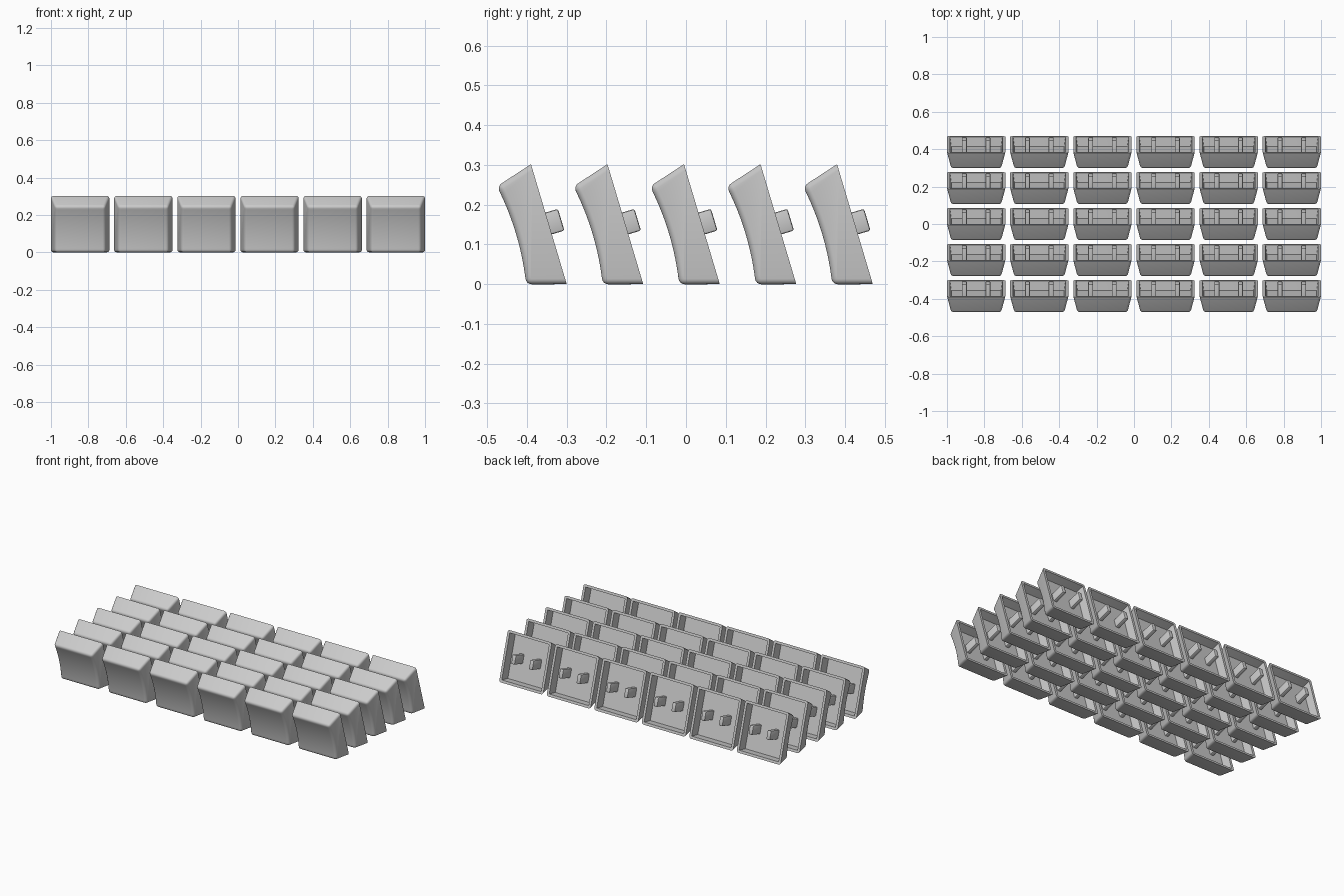
import bpy, bmesh, math

if "Cube" in bpy.data.objects:
    bpy.data.objects.remove(bpy.data.objects["Cube"])

COLS, ROWS = 6, 5
PITCH_X, PITCH_Y = 0.3375, 0.1925
HALF_W, HEIGHT = 0.156, 0.315      # rim half width and rim height
TILT = math.radians(106.6)         # local y runs up the rim, local z points out of the face

grey = bpy.data.materials.new("light grey plastic")
grey.diffuse_color = (0.6, 0.6, 0.6, 1)
grey.use_nodes = True
grey.node_tree.nodes["Principled BSDF"].inputs["Base Color"].default_value = grey.diffuse_color


def finish(bm, name):
    bmesh.ops.recalc_face_normals(bm, faces=bm.faces)
    me = bpy.data.meshes.new(name)
    bm.to_mesh(me)
    bm.free()
    me.materials.append(grey)
    return me


def cap_mesh():
    """Hollow tapered key cap with a dished face."""
    bm = bmesh.new()
    taper_x, taper_y, depth, sag, n = 0.022, 0.029, 0.098, 0.012, 12
    rim = [bm.verts.new(p) for p in ((-HALF_W, 0, 0), (HALF_W, 0, 0),
                                     (HALF_W, HEIGHT, 0), (-HALF_W, HEIGHT, 0))]
    left, right = [], []
    for i in range(n + 1):
        t = i / n
        y = taper_y + t * (HEIGHT - 2 * taper_y)
        z = depth - sag * 4 * t * (1 - t)
        left.append(bm.verts.new((-HALF_W + taper_x, y, z)))
        right.append(bm.verts.new((HALF_W - taper_x, y, z)))
    # dished face strips
    for i in range(n):
        bm.faces.new((left[i], right[i], right[i + 1], left[i + 1]))
    # walls and rim face
    bm.faces.new((rim[0], rim[1], right[0], left[0]))
    bm.faces.new((rim[2], rim[3], left[-1], right[-1]))
    bm.faces.new([rim[1], rim[2]] + right[::-1])
    bm.faces.new([rim[3], rim[0]] + left)
    bm.faces.new(rim[::-1])
    bmesh.ops.recalc_face_normals(bm, faces=bm.faces)

    # round the corners and the outline of the face
    edges = [e for e in bm.edges
             if e.calc_face_angle(0) > math.radians(30)
             and not all(abs(v.co.z) < 1e-5 for v in e.verts)]
    bmesh.ops.bevel(bm, geom=edges, offset=0.014, segments=4, profile=0.5,
                    affect='EDGES', clamp_overlap=True)

    # hollow out the back
    back = min(bm.faces, key=lambda f: f.calc_center_median().z)
    bmesh.ops.inset_individual(bm, faces=[back], thickness=0.016)
    floor = bmesh.ops.extrude_discrete_faces(bm, faces=[back])["faces"][0]
    for v in floor.verts:
        v.co.x *= 0.95
        v.co.y = HEIGHT / 2 + (v.co.y - HEIGHT / 2) * 0.95
        v.co.z = 0.052
    return finish(bm, "key_cap")


def stem_mesh():
    """Small rounded post on the back of the cap."""
    bm = bmesh.new()
    bmesh.ops.create_cube(bm, size=1)
    for v in bm.verts:
        v.co = (v.co.x * 0.026, v.co.y * 0.057, -0.033 if v.co.z < 0 else 0.06)
    edges = [e for e in bm.edges if not all(v.co.z > 0 for v in e.verts)]
    bmesh.ops.bevel(bm, geom=edges, offset=0.005, segments=2, profile=0.5, affect='EDGES')
    return finish(bm, "stem")


def add(me, name, parent=None):
    ob = bpy.data.objects.new(name, me)
    bpy.context.collection.objects.link(ob)
    ob.parent = parent
    return ob


def smooth(me):
    """Smooth shading with sharp edges kept, set once on the shared mesh."""
    ob = add(me, "sample")
    bpy.context.view_layer.objects.active = ob
    ob.select_set(True)
    bpy.ops.object.shade_smooth_by_angle(angle=math.radians(30))
    bpy.data.objects.remove(ob)


cap, stem = cap_mesh(), stem_mesh()
smooth(cap)
smooth(stem)

# grid of caps, each with two stems
for r in range(ROWS):
    for c in range(COLS):
        key = add(cap, f"key_cap_{r + 1}_{c + 1}")
        key.location = ((c - (COLS - 1) / 2) * PITCH_X, -0.30 + r * PITCH_Y, 0)
        key.rotation_euler = (TILT, 0, 0)
        for side, label in ((-1, "left"), (1, "right")):
            post = add(stem, f"stem_{label}_{r + 1}_{c + 1}", key)
            post.location = (side * 0.063, HEIGHT / 2 + 0.002, 0)
